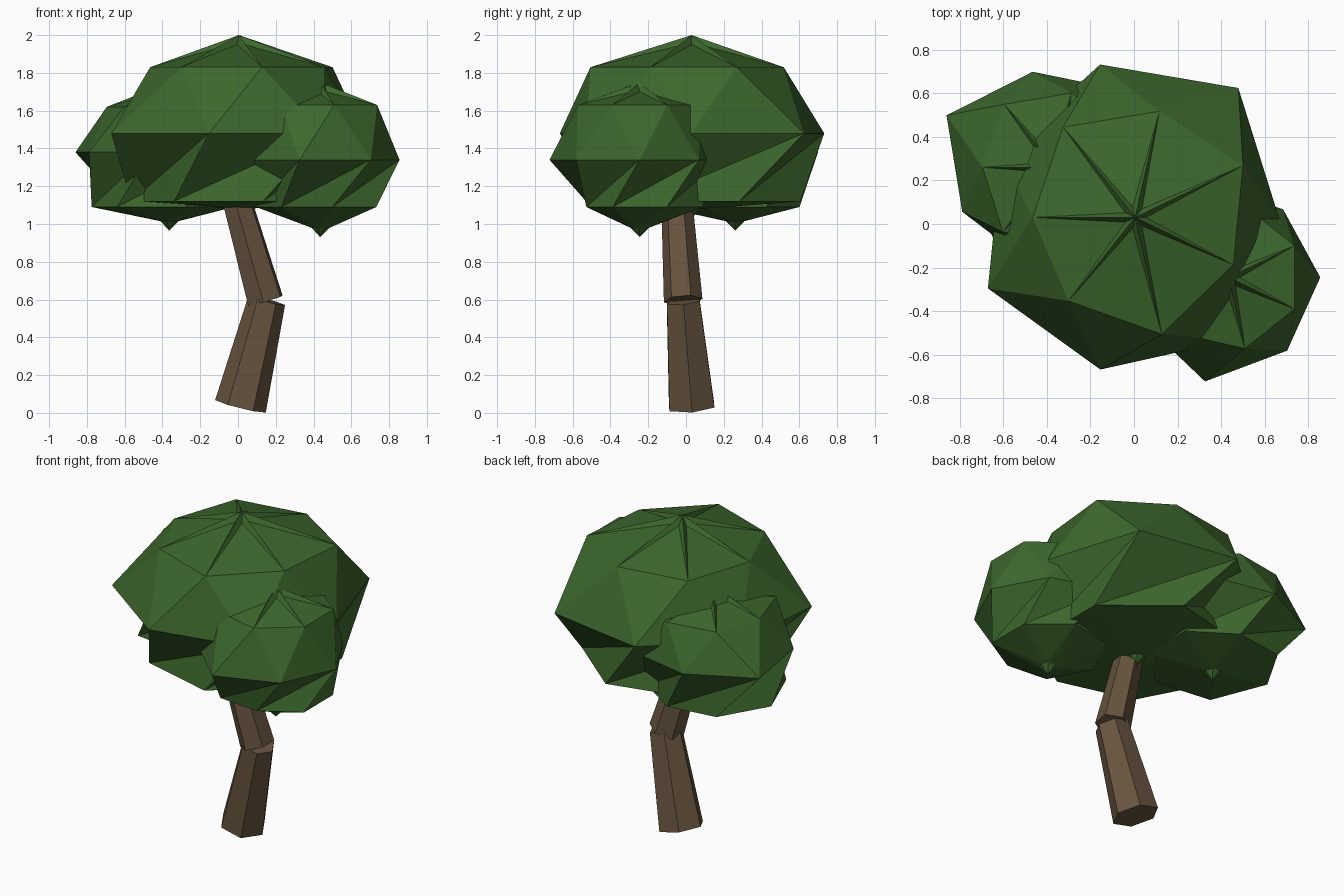
import bpy
import bmesh
from math import cos, sin, tau
from mathutils import Vector

cube = bpy.data.objects.get("Cube")
if cube:
    bpy.data.objects.remove(cube)

SIDES = 7          # sides of each leaf clump
TIP_RADIUS = 0.05  # small dents and points near the poles
TIP_HEIGHT = 0.05


def make_material(name, color):
    mat = bpy.data.materials.new(name)
    mat.use_nodes = True
    mat.diffuse_color = color
    mat.node_tree.nodes["Principled BSDF"].inputs["Base Color"].default_value = color
    return mat


leaf_green = make_material("leaf green", (0.046, 0.135, 0.026, 1))
bark_brown = make_material("bark brown", (0.135, 0.088, 0.05, 1))


def finish(bm, name, mat):
    mesh = bpy.data.meshes.new(name)
    bm.to_mesh(mesh)
    bm.free()
    mesh.materials.append(mat)
    obj = bpy.data.objects.new(name, mesh)
    bpy.context.collection.objects.link(obj)
    return obj


def leaf_clump(name, center, heights, upper, rim, lower):
    """Faceted crown: creased top, rim, twisted underside, pointed bottom."""
    bm = bmesh.new()
    x, y = center
    top_z, upper_z, rim_z, lower_z, bottom_z = heights

    def ring(radii, z, offset):
        verts = []
        for i, r in enumerate(radii):
            a = tau * (i + offset) / SIDES
            verts.append(bm.verts.new((x + r * cos(a), y + r * sin(a), z)))
        return verts

    tip = [TIP_RADIUS] * SIDES
    top = bm.verts.new((x, y, top_z))
    high = ring(tip, top_z - TIP_HEIGHT, 0)
    up = ring(upper, upper_z, 0.5)
    mid = ring(rim, rim_z, 0)
    low = ring(lower, lower_z, 0.5)
    deep = ring(tip, bottom_z + TIP_HEIGHT, 0)
    bottom = bm.verts.new((x, y, bottom_z))
    for i in range(SIDES):
        j = (i + 1) % SIDES
        k = i - 1  # the underside is twisted by one step
        for face in ((top, up[i], high[j]),
                     (top, high[j], up[j]),
                     (up[i], up[j], high[j]),
                     (up[i], mid[j], up[j]),
                     (mid[i], mid[j], up[i]),
                     (mid[j], mid[i], low[k]),
                     (low[k], low[i], mid[j]),
                     (low[j], low[i], deep[j]),
                     (low[i], deep[i], deep[j]),
                     (bottom, deep[j], deep[i])):
            bm.faces.new(face)
    return finish(bm, name, leaf_green)


def trunk_segment(name, start, end, r_start, r_end, turn):
    """Six-sided tapered log between two points."""
    start, end = Vector(start), Vector(end)
    axis = (end - start).normalized()
    side = (Vector((1, 0, 0)) - axis * axis.x).normalized()
    depth = axis.cross(side)
    bm = bmesh.new()
    rings = []
    for point, r in ((start, r_start), (end, r_end)):
        angles = [tau * (i + turn) / 6 for i in range(6)]
        rings.append([bm.verts.new(point + r * (side * cos(a) + depth * sin(a))) for a in angles])
    a, b = rings
    for i in range(6):
        j = (i + 1) % 6
        bm.faces.new((a[i], a[j], b[j], b[i]))
    bm.faces.new(a[::-1])
    bm.faces.new(b)
    return finish(bm, name, bark_brown)


# Bent trunk
trunk_segment("lower_trunk", (0.013, 0.03, 0.035), (0.152, -0.015, 0.595), 0.138, 0.1, 0)
trunk_segment("upper_trunk", (0.145, -0.015, 0.595), (-0.01, -0.05, 1.14), 0.103, 0.082, 0.4)

# Crown
leaf_clump("main_crown", (0.005, 0.03), (2, 1.83, 1.48, 1.12, 1.03),
           (0.55, 0.5, 0.53, 0.47, 0.49, 0.55, 0.5),
           (0.66, 0.76, 0.72, 0.68, 0.75, 0.716, 0.72),
           (0.58, 0.59, 0.58, 0.57, 0.55, 0.57, 0.58))
leaf_clump("left_crown", (0.435, -0.245), (1.75, 1.63, 1.34, 1.09, 0.93),
           [0.335] * SIDES,
           (0.42, 0.4, 0.44, 0.44, 0.45, 0.49, 0.43),
           (0.33, 0.34, 0.34, 0.34, 0.33, 0.29, 0.33))
leaf_clump("right_crown", (-0.365, 0.26), (1.75, 1.62, 1.38, 1.09, 0.965),
           (0.35, 0.35, 0.37, 0.33, 0.38, 0.35, 0.35),
           (0.46, 0.46, 0.45, 0.55, 0.47, 0.46, 0.46),
           (0.38, 0.35, 0.38, 0.41, 0.44, 0.4, 0.38))
